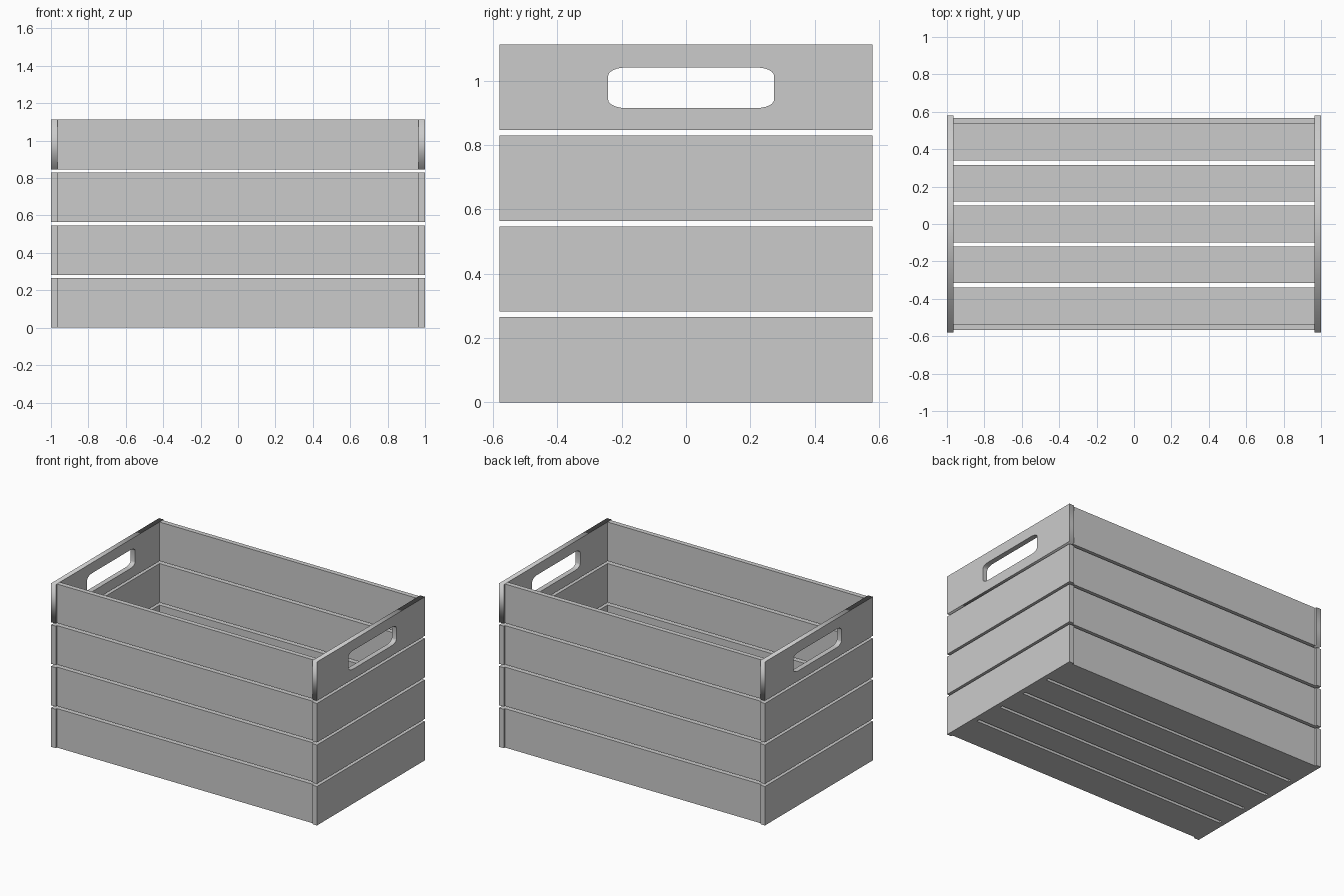
import bpy, bmesh, math

if "Cube" in bpy.data.objects:
    bpy.data.objects.remove(bpy.data.objects["Cube"])

T = 0.035                 # board thickness
H = 0.265                 # board height
PITCH = 0.2823            # row spacing
LX, LY = 1.0, 0.58        # outer half sizes


def box(name, x0, x1, y0, y1, z0, z1):
    me = bpy.data.meshes.new(name)
    bm = bmesh.new()
    bmesh.ops.create_cube(bm, size=1)
    for v in bm.verts:
        v.co = (x0 + (v.co.x + .5) * (x1 - x0),
                y0 + (v.co.y + .5) * (y1 - y0),
                z0 + (v.co.z + .5) * (z1 - z0))
    bm.to_mesh(me)
    bm.free()
    ob = bpy.data.objects.new(name, me)
    bpy.context.collection.objects.link(ob)
    return ob


def rounded_rect(x0, x1, y0, y1, rx, ry, n=6):
    pts = []
    corners = [(x1 - rx, y1 - ry), (x0 + rx, y1 - ry), (x0 + rx, y0 + ry), (x1 - rx, y0 + ry)]
    for q, (cx, cy) in enumerate(corners):
        for i in range(n + 1):
            a = math.pi / 2 * (q + i / n)
            pts.append((cx + rx * math.cos(a), cy + ry * math.sin(a)))
    return pts


def handle_board(name, x, z0, z1):
    # Flat outline with a rounded hand hole, given thickness
    cu = bpy.data.curves.new(name, 'CURVE')
    cu.dimensions = '2D'
    cu.fill_mode = 'BOTH'
    cu.extrude = T / 2
    outer = [(-LY, z0), (LY, z0), (LY, z1), (-LY, z1)]
    hole = rounded_rect(-0.242, 0.274, 0.915, 1.041, 0.055, 0.026)
    for pts in (outer, hole):
        sp = cu.splines.new('POLY')
        sp.points.add(len(pts) - 1)
        for p, (u, v) in zip(sp.points, pts):
            p.co = (u, v, 0, 1)
        sp.use_cyclic_u = True
    ob = bpy.data.objects.new(name, cu)
    ob.location.x = x
    ob.rotation_euler = (math.pi / 2, 0, math.pi / 2)
    bpy.context.collection.objects.link(ob)


# Four rows of wall boards; the top end boards carry the hand holes
for row in range(4):
    z0 = row * PITCH
    z1 = z0 + H
    for s, side in ((-1, "left"), (1, "right")):
        xa, xb = sorted((s * LX, s * (LX - T)))
        if row == 3:
            handle_board(f"{side}_handle_board", (xa + xb) / 2, z0, z1)
        else:
            box(f"{side}_end_board_{row + 1}", xa, xb, -LY, LY, z0, z1)
    for s, side in ((-1, "front"), (1, "back")):
        ya, yb = sorted((s * 0.568, s * 0.535))
        box(f"{side}_board_{row + 1}", -LX + T, LX - T, ya, yb, z0, z1)

# Five floor slats
for i in range(5):
    yc = (i - 2) * 0.2185
    box(f"floor_slat_{i + 1}", -LX + T, LX - T, yc - 0.098, yc + 0.098, 0, 0.033)
